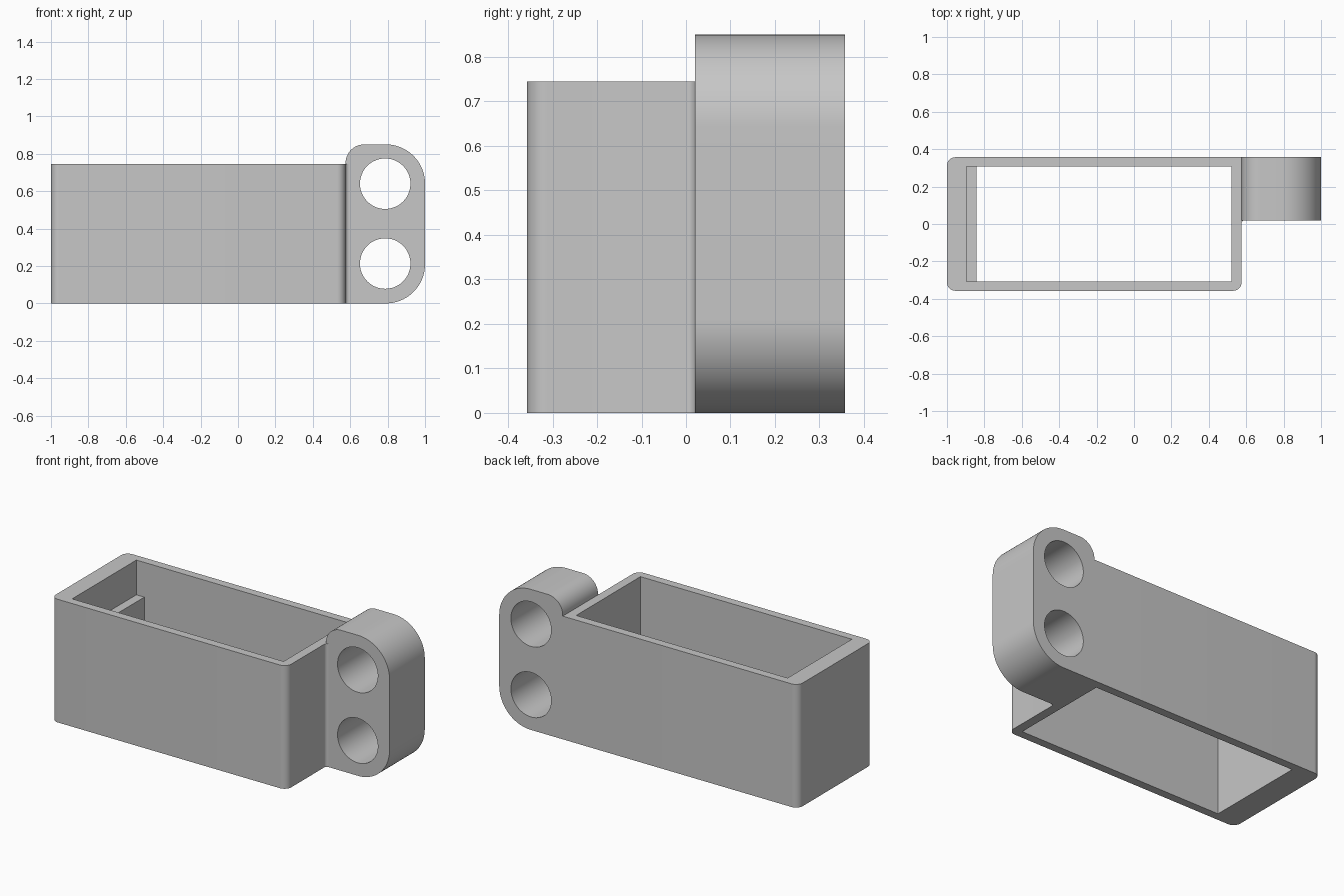
import bpy, bmesh
from math import cos, sin, radians
from mathutils import Matrix, Vector

old = bpy.data.objects.get("Cube")
if old:
    bpy.data.objects.remove(old, do_unlink=True)

grey = bpy.data.materials.new("plain grey")
grey.use_nodes = True
colour = (0.57, 0.57, 0.57, 1)
grey.diffuse_color = colour
grey.node_tree.nodes["Principled BSDF"].inputs["Base Color"].default_value = colour


def arc(cx, cy, r, start, end, steps=12):
    """Points along a circular arc, angles in degrees."""
    angles = [radians(start + (end - start) * i / steps) for i in range(steps + 1)]
    return [(cx + r * cos(a), cy + r * sin(a)) for a in angles]


def rect(x0, y0, x1, y1):
    return [(x0, y0), (x1, y0), (x1, y1), (x0, y1)]


def extrude_profile(name, loops, depth, matrix):
    """Fill the loops (inner loops become holes) and extrude from 0 to depth."""
    curve = bpy.data.curves.new(name, 'CURVE')
    curve.dimensions = '2D'
    curve.fill_mode = 'BOTH'
    curve.extrude = depth / 2
    for loop in loops:
        spline = curve.splines.new('POLY')
        spline.points.add(len(loop) - 1)
        for point, (x, y) in zip(spline.points, loop):
            point.co = (x, y, 0, 1)
        spline.use_cyclic_u = True
    temp = bpy.data.objects.new(name + " profile", curve)
    bpy.context.collection.objects.link(temp)
    graph = bpy.context.evaluated_depsgraph_get()
    mesh = bpy.data.meshes.new_from_object(temp.evaluated_get(graph))
    bpy.data.objects.remove(temp, do_unlink=True)
    bpy.data.curves.remove(curve)

    bm = bmesh.new()
    bm.from_mesh(mesh)
    bmesh.ops.remove_doubles(bm, verts=bm.verts, dist=0.0001)
    bm.transform(matrix @ Matrix.Translation(Vector((0, 0, depth / 2))))
    bmesh.ops.recalc_face_normals(bm, faces=bm.faces)
    bm.to_mesh(mesh)
    bm.free()
    mesh.name = name
    mesh.materials.clear()
    mesh.materials.append(grey)
    obj = bpy.data.objects.new(name, mesh)
    bpy.context.collection.objects.link(obj)
    bpy.ops.object.select_all(action='DESELECT')
    obj.select_set(True)
    bpy.context.view_layer.objects.active = obj
    bpy.ops.object.shade_smooth_by_angle(angle=radians(30))
    return obj


# Overall dimensions
left, right, half_y = -1.0, 0.575, 0.357
box_top, lug_front, lug_top = 0.745, 0.02, 0.85
r, f = 0.045, 0.018      # outer corner radius, small fillet radius
upright = Matrix.Identity(4)

# Open box: rounded corners, and a small fillet where the lug meets its end
outline = (arc(left + r, -half_y + r, r, 180, 270)
           + arc(right - r, -half_y + r, r, 270, 360)
           + arc(right + f, lug_front - f, f, 180, 90, 6)
           + [(right, lug_front), (right, half_y)]
           + arc(left + r, half_y - r, r, 90, 180))
opening = rect(-0.895, -0.307, 0.52, 0.307)
extrude_profile("box_wall", [outline, opening], box_top, upright)

# Step inside the far end of the box
extrude_profile("inner_ledge", [rect(-0.895, -0.307, -0.842, 0.307)], 0.535, upright)

# Side lug with two round holes, drawn in x and z and extruded towards the front
big, small = 0.21, 0.1
lug = ([(right, 0)]
       + arc(1 - big, big, big, 270, 360, 24)
       + arc(1 - big, lug_top - big, big, 0, 90, 24)
       + arc(right + small, lug_top - small, small, 90, 180, 16))
holes = [arc(0.787, z, 0.135, 0, 352.5, 47) for z in (0.213, 0.64)]
stand = Matrix.Translation((0, half_y, 0)) @ Matrix.Rotation(radians(90), 4, 'X')
extrude_profile("side_lug", [lug] + holes, half_y - lug_front, stand)
